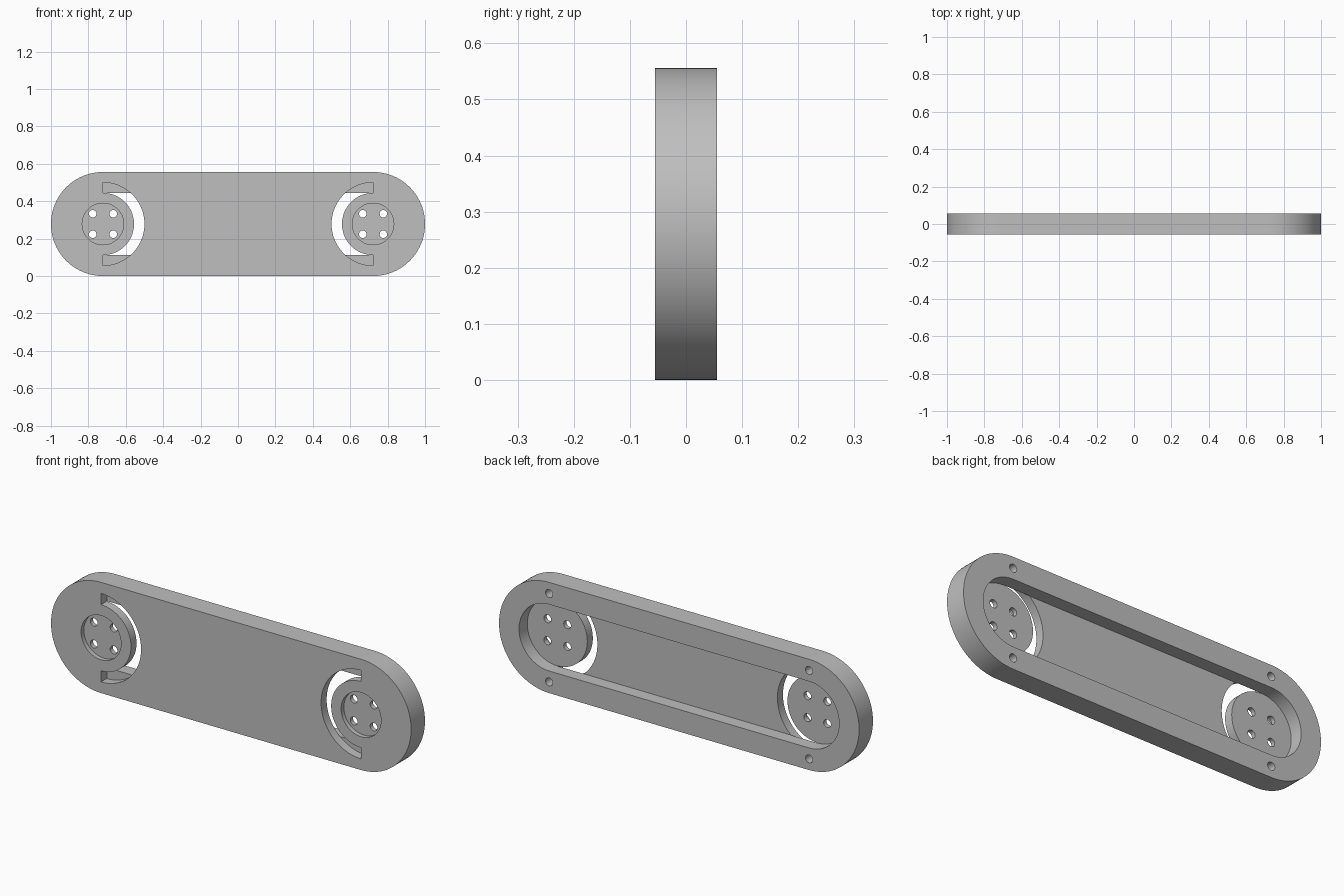
import bpy, bmesh
from math import sin, cos, pi, radians

old = bpy.data.objects.get("Cube")
if old:
    bpy.data.objects.remove(old, do_unlink=True)

R = 0.278            # outer end radius, also the centre height
CX = 0.722           # distance of each end centre from the middle
FRONT, BACK = -0.055, 0.055
FLOOR = -0.011       # back side of the front plate
POCKET = 0.167       # radius of the rear pocket ends
OVER = 0.05          # cutter overshoot

grey = bpy.data.materials.new("plain grey")
grey.use_nodes = True
colour = (0.52, 0.52, 0.52, 1)
grey.diffuse_color = colour
grey.node_tree.nodes["Principled BSDF"].inputs["Base Color"].default_value = colour


def arc(x, z, r, a0, a1, n):
    """Points on an arc in the XZ plane, angles in degrees."""
    steps = [radians(a0 + (a1 - a0) * i / n) for i in range(n + 1)]
    return [(x + r * cos(a), z + r * sin(a)) for a in steps]


def circle(x, z, r, n=32):
    return arc(x, z, r, 0, 360, n)[:-1]


def stadium(r):
    return arc(CX, R, r, -90, 90, 48) + arc(-CX, R, r, 90, 270, 48)


def prism(name, outline, y0, y1):
    """Extrude an XZ outline from y0 to y1."""
    bm = bmesh.new()
    face = bm.faces.new([bm.verts.new((x, y0, z)) for x, z in outline])
    new = bmesh.ops.extrude_face_region(bm, geom=[face])["geom"]
    verts = [v for v in new if isinstance(v, bmesh.types.BMVert)]
    bmesh.ops.translate(bm, verts=verts, vec=(0, y1 - y0, 0))
    bmesh.ops.recalc_face_normals(bm, faces=bm.faces[:])
    mesh = bpy.data.meshes.new(name)
    bm.to_mesh(mesh)
    bm.free()
    mesh.materials.append(grey)
    obj = bpy.data.objects.new(name, mesh)
    bpy.context.collection.objects.link(obj)
    return obj


# Solid link body
body = prism("link_arm", stadium(R), FRONT, BACK)

# Long rear pocket
cutters = [prism("pocket_cutter", stadium(POCKET), FLOOR, BACK + OVER)]

for side in (-1, 1):
    x = side * CX
    # Half-ring slot on the inner side of each mounting disc
    start = -90 if side < 0 else 90
    ring = (arc(x, R, 0.222, start, start + 180, 48)
            + arc(x, R, POCKET - 0.001, start + 180, start, 48))
    cutters.append(prism("slot_cutter", ring, FRONT - OVER, FLOOR + 0.001))
    # Shallow round recess in the front of the disc
    cutters.append(prism("recess_cutter", circle(x, R, 0.111, 64), FRONT - OVER, FRONT + 0.022))
    for up in (-1, 1):
        # Four bolt holes through the disc
        for across in (-1, 1):
            hole = circle(x + across * 0.055, R + up * 0.055, 0.02)
            cutters.append(prism("bolt_hole_cutter", hole, FRONT - OVER, BACK + OVER))
        # Blind screw hole in the rear rim
        screw = circle(x, R + up * 0.222, 0.02)
        cutters.append(prism("screw_hole_cutter", screw, BACK - 0.055, BACK + OVER))

# Cut everything and bake the result
for cutter in cutters:
    cutter.hide_render = True
    mod = body.modifiers.new(cutter.name, "BOOLEAN")
    mod.operation = "DIFFERENCE"
    mod.solver = "EXACT"
    mod.object = cutter

bpy.context.view_layer.update()
graph = bpy.context.evaluated_depsgraph_get()
result = bpy.data.meshes.new_from_object(body.evaluated_get(graph))
body.modifiers.clear()
body.data = result
result.name = "link_arm"
for cutter in cutters:
    bpy.data.objects.remove(cutter, do_unlink=True)

# Smooth curved walls, keep crisp edges
bpy.ops.object.select_all(action="DESELECT")
body.select_set(True)
bpy.context.view_layer.objects.active = body
bpy.ops.object.shade_smooth_by_angle(angle=radians(30))
